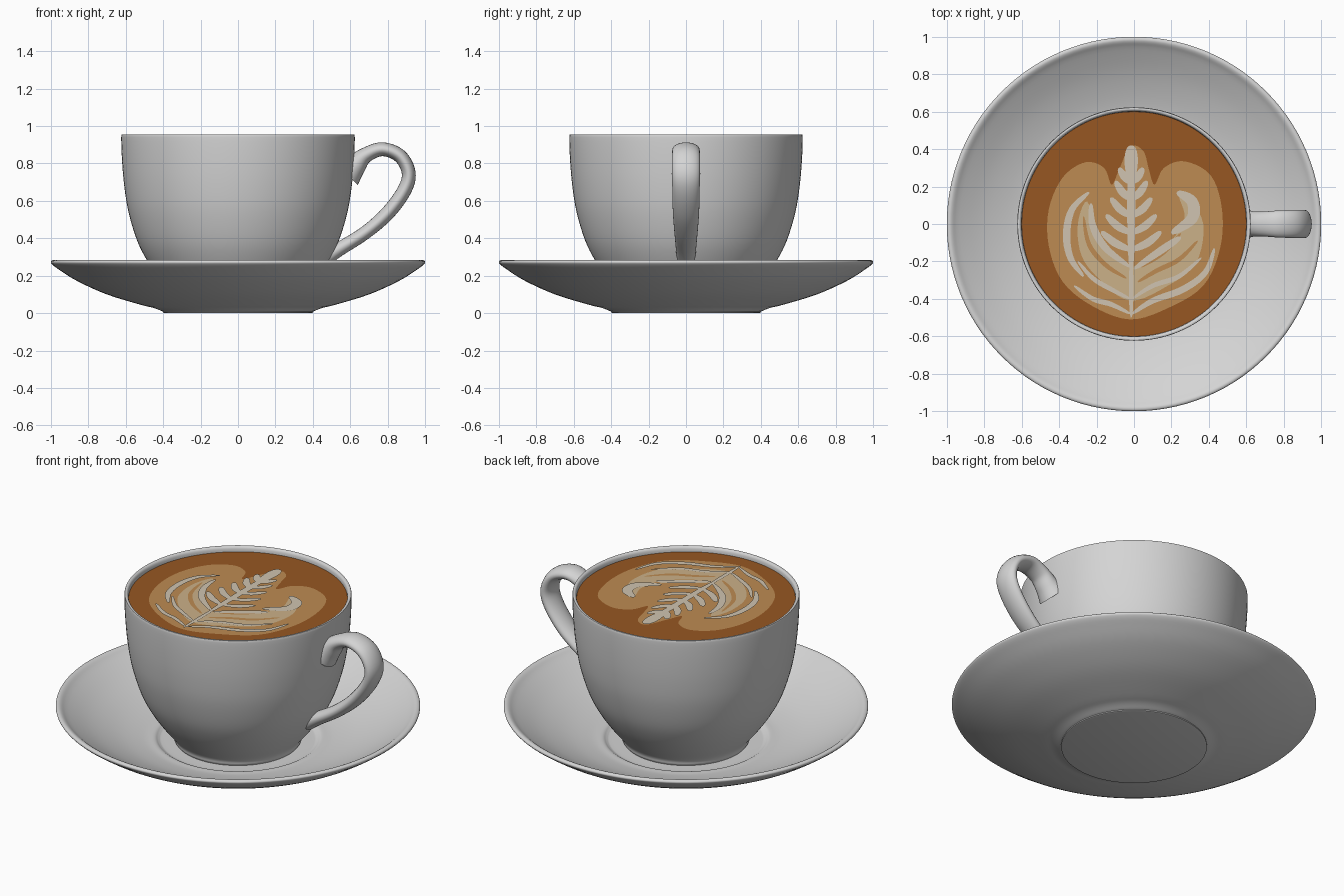
import bpy, bmesh, math
from mathutils import Vector

if "Cube" in bpy.data.objects:
    bpy.data.objects.remove(bpy.data.objects["Cube"])


def material(name, rgb):
    m = bpy.data.materials.new(name)
    m.diffuse_color = (*rgb, 1)
    m.use_nodes = True
    m.node_tree.nodes["Principled BSDF"].inputs["Base Color"].default_value = m.diffuse_color
    return m


WHITE = material("white_porcelain", (0.66, 0.66, 0.66))
BROWN = material("coffee_brown", (0.31, 0.095, 0.016))
TAN = material("foam_tan", (0.51, 0.26, 0.085))
BEIGE = material("foam_beige", (0.60, 0.44, 0.25))
CREAM = material("foam_cream", (0.63, 0.55, 0.44))
COFFEE_Z = 0.925
AXIS = -0.015


def spline(pts, n=5, closed=False):
    """Catmull-Rom curve through points of any dimension."""
    p = [Vector(q) for q in pts]
    p = [p[-1]] + p + p[:2] if closed else [p[0]] + p + [p[-1]]
    out = []
    for i in range(1, len(p) - 2):
        a, b, c, d = p[i - 1:i + 3]
        for k in range(n):
            t = k / n
            out.append(0.5 * (2 * b + (c - a) * t + (2 * a - 5 * b + 4 * c - d) * t * t
                              + (3 * b - a - 3 * c + d) * t ** 3))
    return out if closed else out + [p[-2]]


def finish(name, bm, mat, angle=50, recalc=True):
    if recalc:
        bmesh.ops.remove_doubles(bm, verts=bm.verts, dist=1e-5)
        bmesh.ops.recalc_face_normals(bm, faces=bm.faces)
    me = bpy.data.meshes.new(name)
    bm.to_mesh(me)
    bm.free()
    me.materials.append(mat)
    ob = bpy.data.objects.new(name, me)
    bpy.context.collection.objects.link(ob)
    bpy.ops.object.select_all(action='DESELECT')
    ob.select_set(True)
    bpy.context.view_layer.objects.active = ob
    bpy.ops.object.shade_smooth_by_angle(angle=math.radians(angle))
    return ob


def skin(bm, rings, loop=False):
    n = len(rings[0])
    pairs = list(zip(rings, rings[1:] + rings[:1])) if loop else list(zip(rings, rings[1:]))
    for r, s in pairs:
        for j in range(n):
            k = (j + 1) % n
            bm.faces.new((r[j], r[k], s[k], s[j]))


def lathe(name, profile, mat, seg=112):
    """Revolve a profile of (radius, height) and cap both ends."""
    bm = bmesh.new()
    rings = [[bm.verts.new((r * math.cos(j * math.tau / seg), r * math.sin(j * math.tau / seg), z))
              for j in range(seg)] for r, z in profile]
    skin(bm, rings)
    bm.faces.new(rings[0])
    bm.faces.new(rings[-1])
    return finish(name, bm, mat)


# Saucer: flat foot, flared underside, rounded lip, recessed well
lathe("saucer", [(0.30, 0.005), (0.39, 0.005)] + spline([
    (0.41, 0.012), (0.45, 0.028), (0.52, 0.045), (0.70, 0.10), (0.86, 0.172), (0.96, 0.235),
    (0.995, 0.262), (1.0, 0.275), (0.99, 0.283), (0.972, 0.279), (0.93, 0.25), (0.80, 0.18),
    (0.65, 0.122), (0.52, 0.092), (0.46, 0.088), (0.435, 0.075), (0.40, 0.07), (0.2, 0.07)], 4), WHITE)
lathe("saucer_foot", [(0.39, 0.0), (0.40, 0.003), (0.40, 0.02)], WHITE)

# Cup: rounded bowl with a thin lip and a short inner wall
lathe("cup", [(0.30, 0.065), (0.34, 0.065)] + spline([
    (0.35, 0.08), (0.36, 0.11), (0.42, 0.185), (0.485, 0.28), (0.54, 0.39), (0.585, 0.54),
    (0.608, 0.68), (0.62, 0.82), (0.624, 0.94), (0.618, 0.954), (0.608, 0.952),
    (0.602, 0.94), (0.60, 0.915)], 4), WHITE)

# Handle: elliptical section swept on an ear shape (x, z, half thickness, half width)
bm = bmesh.new()
path = spline([(0.58, 0.745, 0.085, 0.085), (0.625, 0.79, 0.062, 0.07), (0.68, 0.843, 0.042, 0.066),
               (0.77, 0.876, 0.037, 0.072), (0.865, 0.84, 0.037, 0.075), (0.912, 0.75, 0.037, 0.075),
               (0.888, 0.655, 0.038, 0.073), (0.80, 0.535, 0.038, 0.07), (0.68, 0.43, 0.036, 0.062),
               (0.54, 0.342, 0.038, 0.054), (0.47, 0.30, 0.045, 0.05)], 6)
rings = []
for i, p in enumerate(path):
    a, b = path[max(i - 1, 0)], path[min(i + 1, len(path) - 1)]
    t = Vector((b[0] - a[0], b[1] - a[1])).normalized()
    ring = []
    for j in range(24):
        u = j * math.tau / 24
        h, w = p[2] * math.cos(u), p[3] * math.sin(u)
        ring.append(bm.verts.new((p[0] - t.y * h, w, p[1] + t.x * h)))
    rings.append(ring)
skin(bm, rings)
bm.faces.new(rings[0])
bm.faces.new(rings[-1])
finish("handle", bm, WHITE)


def patch(name, outline, layer, mat):
    """Flat foam shape lying on the coffee."""
    bm = bmesh.new()
    f = bm.faces.new([bm.verts.new((x, y, COFFEE_Z + 0.002 * layer)) for x, y in outline])
    f.normal_update()
    if f.normal.z < 0:
        f.normal_flip()
    bmesh.ops.triangulate(bm, faces=[f])
    return finish(name, bm, mat, recalc=False)


def strokes(name, lines, layer, mat):
    """Foam strokes, each (widest half width, points), tapered at both ends."""
    bm = bmesh.new()
    for width, pts in lines:
        c = spline(pts, 6)
        prev = None
        for i, p in enumerate(c):
            d = (c[min(i + 1, len(c) - 1)] - c[max(i - 1, 0)]).normalized()
            w = width * (0.2 + 0.8 * math.sin(math.pi * i / (len(c) - 1)) ** 0.6)
            pair = [bm.verts.new((p.x - s * d.y * w, p.y + s * d.x * w, COFFEE_Z + 0.002 * layer))
                    for s in (1, -1)]
            if prev:
                bm.faces.new((prev[0], prev[1], pair[1], pair[0]))
            prev = pair
    return finish(name, bm, mat, recalc=False)


# Coffee surface
patch("coffee", [(0.604 * math.cos(k * math.tau / 112), 0.604 * math.sin(k * math.tau / 112))
                 for k in range(112)], 0, BROWN)

# Two-lobed foam background
patch("foam_base", spline([
    (-0.02, 0.415), (0.05, 0.39), (0.08, 0.29), (0.11, 0.21), (0.16, 0.30), (0.27, 0.335),
    (0.41, 0.26), (0.47, 0.08), (0.46, -0.13), (0.37, -0.33), (0.18, -0.45), (-0.02, -0.51),
    (-0.22, -0.44), (-0.38, -0.31), (-0.455, -0.12), (-0.455, 0.08), (-0.38, 0.25), (-0.26, 0.33),
    (-0.16, 0.30), (-0.12, 0.21), (-0.08, 0.29)], 5, True), 1, TAN)

# Broad leaf foam under the rosette
patch("foam_leaf", spline([
    (-0.25, 0.12), (-0.30, 0.0), (-0.28, -0.17), (-0.18, -0.30), (-0.02, -0.41), (0.18, -0.33),
    (0.33, -0.21), (0.37, 0.0), (0.28, 0.16), (0.24, 0.15), (0.27, 0.03), (0.19, -0.10),
    (0.08, -0.17), (-0.02, -0.23), (-0.10, -0.16), (-0.19, -0.06)], 5, True), 2, BEIGE)

# Tan gaps cut through the broad leaf
strokes("foam_gaps", [
    (0.013, [(-0.27, 0.04), (-0.24, -0.11), (-0.15, -0.22), (-0.04, -0.29)]),
    (0.013, [(0.34, -0.09), (0.24, -0.19), (0.12, -0.25), (0.02, -0.31)]),
    (0.012, [(0.25, -0.05), (0.16, -0.15), (0.04, -0.23)])], 3, TAN)

# Rosette: stem, leaflets in mirrored pairs, and sweeping outer crescents
lines = [(0.036, [(AXIS, 0.42), (AXIS, 0.34), (AXIS, 0.24)]),
         (0.022, [(AXIS, 0.36), (AXIS, 0.1), (AXIS, -0.26)]),
         (0.012, [(AXIS, -0.15), (AXIS, -0.35), (AXIS, -0.50)])]
for y, reach, rise in ((0.22, 0.065, 0.08), (0.13, 0.085, 0.10), (0.04, 0.11, 0.10),
                       (-0.05, 0.135, 0.10), (-0.14, 0.16, 0.10)):
    for s in (-1, 1):
        lines.append((0.021, [(AXIS, y), (AXIS + s * reach * 0.55, y + rise * 0.4),
                              (AXIS + s * reach, y + rise)]))
lines += [
    (0.020, [(-0.02, -0.23), (-0.15, -0.13), (-0.22, -0.01), (-0.23, 0.11)]),
    (0.020, [(0.0, -0.24), (0.16, -0.13), (0.25, -0.07)]),
    (0.032, [(0.20, -0.05), (0.31, 0.03), (0.31, 0.12), (0.23, 0.17)]),
    (0.020, [(-0.24, 0.17), (-0.33, 0.08), (-0.36, -0.05), (-0.34, -0.18), (-0.27, -0.28)]),
    (0.014, [(-0.32, -0.33), (-0.22, -0.40), (-0.12, -0.43), (-0.02, -0.48)]),
    (0.018, [(0.43, -0.13), (0.38, -0.26), (0.26, -0.35), (0.10, -0.41), (-0.01, -0.48)]),
    (0.013, [(0.36, -0.18), (0.24, -0.28), (0.10, -0.33), (-0.01, -0.40)]),
    (0.013, [(-0.30, -0.20), (-0.22, -0.29), (-0.12, -0.35), (-0.02, -0.40)])]
strokes("foam_rosette", lines, 4, CREAM)
